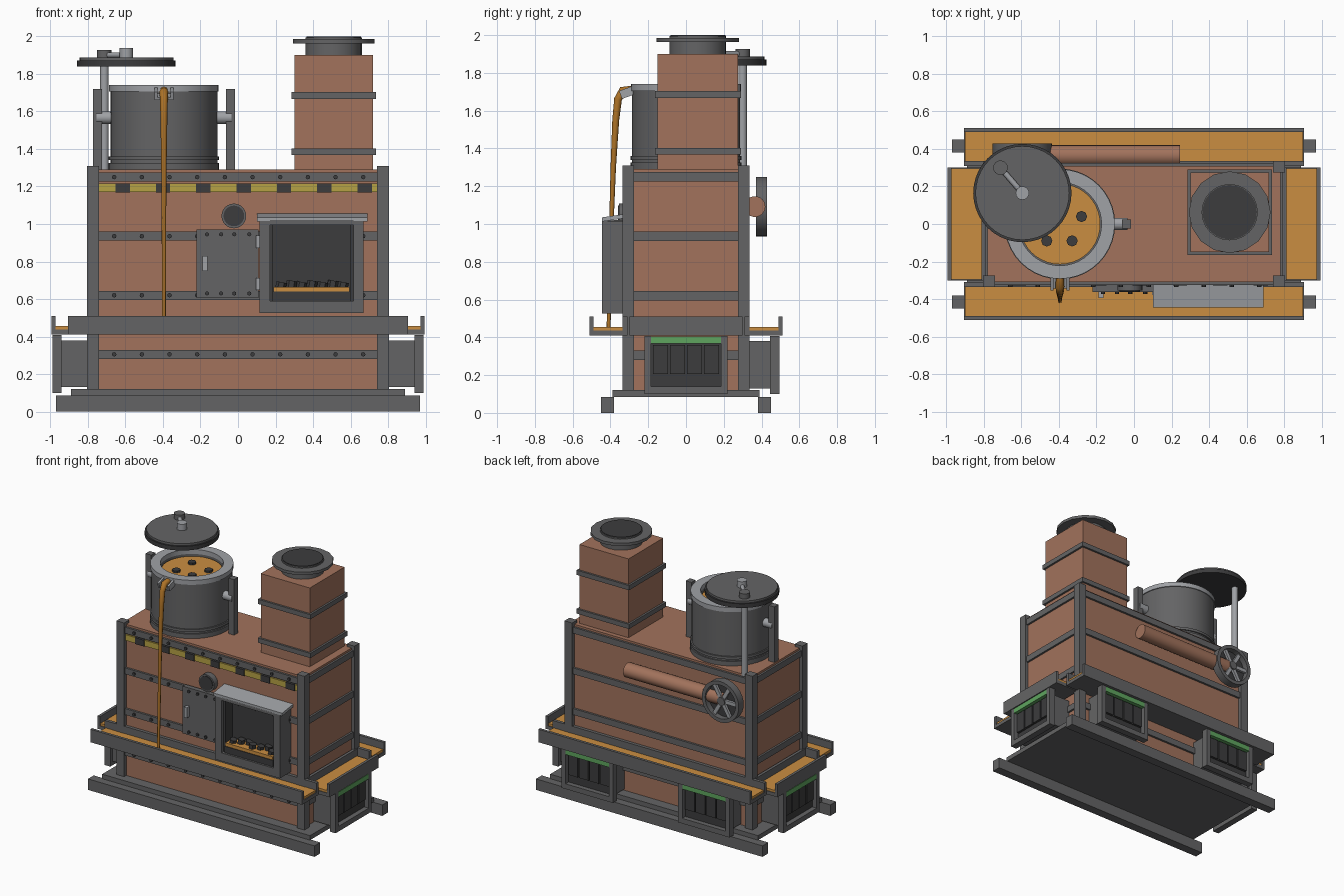
import bpy, bmesh, math
from mathutils import Vector, Matrix

cube = bpy.data.objects.get("Cube")
if cube:
    bpy.data.objects.remove(cube)


def material(name, r, g, b):
    m = bpy.data.materials.new(name)
    m.use_nodes = True
    m.diffuse_color = (r, g, b, 1)
    m.node_tree.nodes["Principled BSDF"].inputs["Base Color"].default_value = (r, g, b, 1)
    return m


BRICK = material("brick", 0.36, 0.17, 0.107)
IRON = material("iron_grey", 0.127, 0.127, 0.13)
DARK = material("dark_iron", 0.045, 0.045, 0.047)
STEEL = material("light_steel", 0.35, 0.36, 0.38)
MOLTEN = material("molten_orange", 0.59, 0.27, 0.053)
STREAM = material("stream_amber", 0.42, 0.17, 0.02)
YELLOW = material("warning_yellow", 0.47, 0.36, 0.06)
GREEN = material("green", 0.114, 0.376, 0.114)


def finish(name, bm, mat, smooth=False):
    bmesh.ops.recalc_face_normals(bm, faces=bm.faces)
    me = bpy.data.meshes.new(name)
    bm.to_mesh(me)
    bm.free()
    me.materials.append(mat)
    ob = bpy.data.objects.new(name, me)
    bpy.context.collection.objects.link(ob)
    if smooth:
        bpy.ops.object.select_all(action='DESELECT')
        ob.select_set(True)
        bpy.context.view_layer.objects.active = ob
        bpy.ops.object.shade_smooth_by_angle(angle=math.radians(35))
    return ob


def box(name, x, y, z, mat):
    """Box from (min, max) ranges."""
    bm = bmesh.new()
    bmesh.ops.create_cube(bm, size=1)
    for v in bm.verts:
        v.co = [r[0] if c < 0 else r[1] for c, r in zip(v.co, (x, y, z))]
    return finish(name, bm, mat)


def rod(name, a, b, r, mat, n=24):
    """Cylinder between two points."""
    a, b = Vector(a), Vector(b)
    bm = bmesh.new()
    turn = (b - a).to_track_quat('Z', 'Y').to_matrix().to_4x4()
    bmesh.ops.create_cone(bm, cap_ends=True, segments=n, radius1=r, radius2=r,
                          depth=(b - a).length, matrix=Matrix.Translation((a + b) / 2) @ turn)
    return finish(name, bm, mat, True)


def lathe(name, profile, mat, loc, n=40, tilt=0):
    """Revolve a closed (radius, height) profile."""
    bm = bmesh.new()
    rings = []
    for i in range(n):
        t = math.tau * i / n
        rings.append([bm.verts.new((r * math.cos(t), r * math.sin(t), h)) for r, h in profile])
    k = len(profile)
    for i in range(n):
        p, q = rings[i], rings[(i + 1) % n]
        for j in range(k):
            bm.faces.new((p[j], q[j], q[(j + 1) % k], p[(j + 1) % k]))
    bm.transform(Matrix.Translation(loc) @ Matrix.Rotation(tilt, 4, 'X'))
    return finish(name, bm, mat, True)


def mirrored(a, b):
    return [(a, b), (-b, -a)]


# Base: skids, plate and brick body
for y in mirrored(0.38, 0.45):
    box("skid", (-0.97, 0.97), y, (0, 0.085), IRON)
box("base_plate", (-0.89, 0.89), (-0.39, 0.39), (0.085, 0.12), IRON)
box("brick_body", (-0.78, 0.78), (-0.31, 0.31), (0.12, 1.29), BRICK)
for x in mirrored(0.74, 0.805):
    for y in mirrored(0.275, 0.337):
        box("corner_post", x, y, (0.12, 1.31), IRON)

# Iron straps with rivets on the front
for z in (0.305, 0.62, 0.935, 1.25):
    h = (z - 0.024, z + 0.024)
    for y in mirrored(0.305, 0.326):
        box("long_strap", (-0.76, 0.76), y, h, IRON)
    for x in mirrored(0.775, 0.795):
        box("side_strap", x, (-0.29, 0.29), h, IRON)
    for i in range(10):
        x = -0.66 + 0.1475 * i
        rod("rivet", (x, -0.32, z), (x, -0.336, z), 0.012, DARK, 8)

# Warning strip
box("warning_strip", (-0.74, 0.74), (-0.322, -0.31), (1.17, 1.215), YELLOW)
for i in range(7):
    x = -0.615 + 0.215 * i
    box("warning_block", (x - 0.038, x + 0.038), (-0.328, -0.31), (1.168, 1.217), DARK)

# Gutters filled with molten metal
for s in (-1, 1):
    def span(a, b):
        return tuple(sorted((a * s, b * s)))
    along = (-0.907, 0.907)
    box("long_gutter_floor", along, span(0.31, 0.51), (0.41, 0.437), IRON)
    box("long_gutter_wall", along, span(0.49, 0.512), (0.41, 0.51), IRON)
    box("long_gutter_inner_wall", along, span(0.31, 0.335), (0.41, 0.51), IRON)
    box("long_gutter_metal", (-0.9, 0.9), span(0.335, 0.49), (0.437, 0.455), MOLTEN)
    across = (-0.3, 0.3)
    box("side_gutter_floor", span(0.79, 0.99), across, (0.41, 0.437), IRON)
    box("side_gutter_wall", span(0.972, 0.993), across, (0.41, 0.51), IRON)
    box("side_gutter_inner_wall", span(0.79, 0.812), across, (0.41, 0.51), IRON)
    box("side_gutter_metal", span(0.812, 0.972), (-0.295, 0.295), (0.437, 0.455), MOLTEN)


# Vents: u runs sideways, d runs outward from the wall
def vent(cx, cy, angle, depth):
    turn = Matrix.Translation((cx, cy, 0)) @ Matrix.Rotation(angle, 4, 'Z')

    def part(name, u, d, z, mat):
        box(name, u, d, z, mat).data.transform(turn)

    f = (depth - 0.05, depth)
    part("vent_box", (-0.19, 0.19), (0, depth - 0.045), (0.13, 0.38), IRON)
    part("vent_back", (-0.187, 0.187), (0, depth - 0.038), (0.14, 0.37), DARK)
    for u in mirrored(0.185, 0.22):
        part("vent_frame_side", u, f, (0.1, 0.408), IRON)
    part("vent_frame_bottom", (-0.185, 0.185), f, (0.1, 0.14), IRON)
    part("vent_green_bar", (-0.185, 0.185), f, (0.367, 0.405), GREEN)
    for i in range(4):
        u = -0.135 + 0.09 * i
        part("vent_slat", (u - 0.04, u + 0.04), (0, depth - 0.02), (0.205, 0.36), DARK)


vent(0.78, 0, -math.pi / 2, 0.21)
vent(-0.78, 0, math.pi / 2, 0.21)
for x in (-0.5, 0.5):
    vent(x, 0.31, 0, 0.185)

# Chimney
box("chimney", (0.3, 0.72), (-0.15, 0.275), (1.29, 1.9), BRICK)
for z in (1.385, 1.685):
    box("chimney_strap", (0.285, 0.735), (-0.165, 0.29), (z - 0.018, z + 0.018), IRON)
rod("chimney_neck", (0.51, 0.063, 1.9), (0.51, 0.063, 1.995), 0.15, IRON)
rod("chimney_flange", (0.51, 0.063, 1.963), (0.51, 0.063, 1.985), 0.218, IRON, 16)
rod("chimney_mouth", (0.51, 0.063, 1.99), (0.51, 0.063, 2), 0.145, DARK)

# Crucible with rim, rings, metal and lumps
POT = (-0.395, 0, 0)
lathe("crucible", [(0.01, 1.3), (0.285, 1.3), (0.285, 1.71), (0.225, 1.71), (0.225, 1.62), (0.01, 1.62)], IRON, POT)
lathe("crucible_rim", [(0.222, 1.705), (0.292, 1.705), (0.292, 1.74), (0.222, 1.74)], STEEL, POT)
for lo, hi in ((1.29, 1.325), (1.34, 1.36)):
    rod("crucible_ring", (-0.395, 0, lo), (-0.395, 0, hi), 0.295, IRON, 40)
rod("crucible_metal", (-0.395, 0, 1.6), (-0.395, 0, 1.69), 0.215, MOLTEN, 40)
for x, y in ((-0.28, 0.04), (-0.33, -0.09), (-0.465, -0.09), (-0.45, 0.08)):
    rod("floating_lump", (x, y, 1.68), (x, y, 1.705), 0.03, DARK, 8)
for s in (-1, 1):
    px = -0.395 + s * 0.355
    box("crucible_support", (px - 0.024, px + 0.024), (-0.025, 0.025), (1.29, 1.72), IRON)
    rod("crucible_pivot", (-0.395 + s * 0.27, 0, 1.567), (px + s * 0.005, 0, 1.567), 0.033, STEEL, 16)

# Spout and pouring stream
tilt = Matrix.Translation((-0.395, -0.28, 1.705)) @ Matrix.Rotation(math.radians(20), 4, 'X')
for x, z in (((-0.045, 0.045), (-0.02, -0.008)), ((-0.05, -0.035), (-0.02, 0.025)), ((0.035, 0.05), (-0.02, 0.025))):
    box("spout", x, (-0.07, 0.03), z, STEEL).data.transform(tilt)
path = [(-0.28, 1.712, 1.6), (-0.335, 1.705, 1.8), (-0.36, 1.66, 1.6), (-0.372, 1.55, 1.4),
        (-0.385, 1.3, 1.1), (-0.395, 1.0, 0.9), (-0.41, 0.45, 0.8)]
curve = bpy.data.curves.new("pouring_stream", 'CURVE')
curve.dimensions = '3D'
curve.bevel_depth = 0.013
curve.bevel_resolution = 2
curve.use_fill_caps = True
line = curve.splines.new('POLY')
line.points.add(len(path) - 1)
for p, (y, z, r) in zip(line.points, path):
    p.co = (-0.395, y, z, 1)
    p.radius = r
curve.materials.append(STREAM)
bpy.context.collection.objects.link(bpy.data.objects.new("pouring_stream", curve))

# Lid swung aside on its pole
LX, LY, PX, PY = -0.595, 0.165, -0.712, 0.3
rod("lid_edge", (LX, LY, 1.84), (LX, LY, 1.872), 0.262, DARK, 40)
rod("lid", (LX, LY, 1.865), (LX, LY, 1.888), 0.25, IRON, 40)
rod("lid_knob", (LX, LY, 1.88), (LX, LY, 1.937), 0.036, STEEL, 16)
rod("lid_arm", (PX, PY, 1.9), (LX, LY, 1.9), 0.015, STEEL, 12)
rod("lid_pole", (PX, PY, 1.28), (PX, PY, 1.91), 0.023, STEEL, 16)
rod("lid_pole_cap", (PX, PY, 1.888), (PX, PY, 1.927), 0.039, IRON, 16)

# Firebox with hood, embers and coals
fy = (-0.445, -0.31)
for x in ((0.115, 0.17), (0.615, 0.67)):
    box("firebox_side", x, fy, (0.525, 1.015), IRON)
box("firebox_bottom", (0.17, 0.615), fy, (0.525, 0.59), IRON)
box("firebox_top", (0.17, 0.615), fy, (0.995, 1.02), IRON)
box("firebox_back", (0.17, 0.615), (-0.33, -0.31), (0.59, 1.0), DARK)
for x in ((0.17, 0.185), (0.6, 0.615)):
    box("firebox_lining", x, (-0.42, -0.33), (0.59, 1.0), DARK)
box("firebox_grate", (0.185, 0.6), (-0.43, -0.33), (0.59, 0.64), DARK)
box("ember_bed", (0.19, 0.595), (-0.425, -0.33), (0.64, 0.665), MOLTEN)
for i in range(7):
    x, y = 0.225 + 0.055 * i, -0.385 + 0.02 * (i % 3)
    rod("coal", (x, y, 0.65), (x + 0.008, y, 0.69 + 0.008 * (i % 2)), 0.028, DARK, 6)
hood = box("firebox_hood", (0.1, 0.69), (-0.445, -0.31), (1.013, 1.035), STEEL)
for v in hood.data.vertices:
    if v.co.y > -0.4:
        v.co.z += 0.02

# Open firebox door
box("door", (-0.22, 0.108), (-0.362, -0.325), (0.605, 0.97), IRON)
for x in (-0.165, -0.09, -0.02, 0.06):
    for z in (0.63, 0.945):
        rod("door_rivet", (x, -0.36, z), (x, -0.374, z), 0.011, DARK, 8)
for z in (0.68, 0.905):
    rod("door_hinge", (0.11, -0.37, z - 0.033), (0.11, -0.37, z + 0.033), 0.014, STEEL, 12)
box("door_handle", (-0.188, -0.162), (-0.395, -0.36), (0.75, 0.83), STEEL)

# Gauge
rod("gauge_rim", (-0.022, -0.3, 1.043), (-0.022, -0.355, 1.043), 0.066, IRON)
rod("gauge_face", (-0.022, -0.35, 1.043), (-0.022, -0.36, 1.043), 0.055, DARK)

# Blower pipe and fan wheel on the back
WX, WZ = -0.595, 1.092
rod("blower_pipe", (WX, 0.365, WZ), (0.245, 0.365, WZ), 0.055, BRICK)
lathe("fan_rim", [(0.13, -0.03), (0.158, -0.03), (0.158, 0.03), (0.13, 0.03)], IRON, (WX, 0.4, WZ), 32, math.pi / 2)
rod("fan_back", (WX, 0.372, WZ), (WX, 0.385, WZ), 0.135, DARK, 32)
rod("fan_hub", (WX, 0.31, WZ), (WX, 0.425, WZ), 0.032, IRON, 16)
for i in range(6):
    spoke = box("fan_spoke", (0.02, 0.135), (-0.01, 0.01), (-0.014, 0.014), STEEL)
    spoke.data.transform(Matrix.Translation((WX, 0.405, WZ)) @ Matrix.Rotation(i * math.tau / 6, 4, 'Y'))
